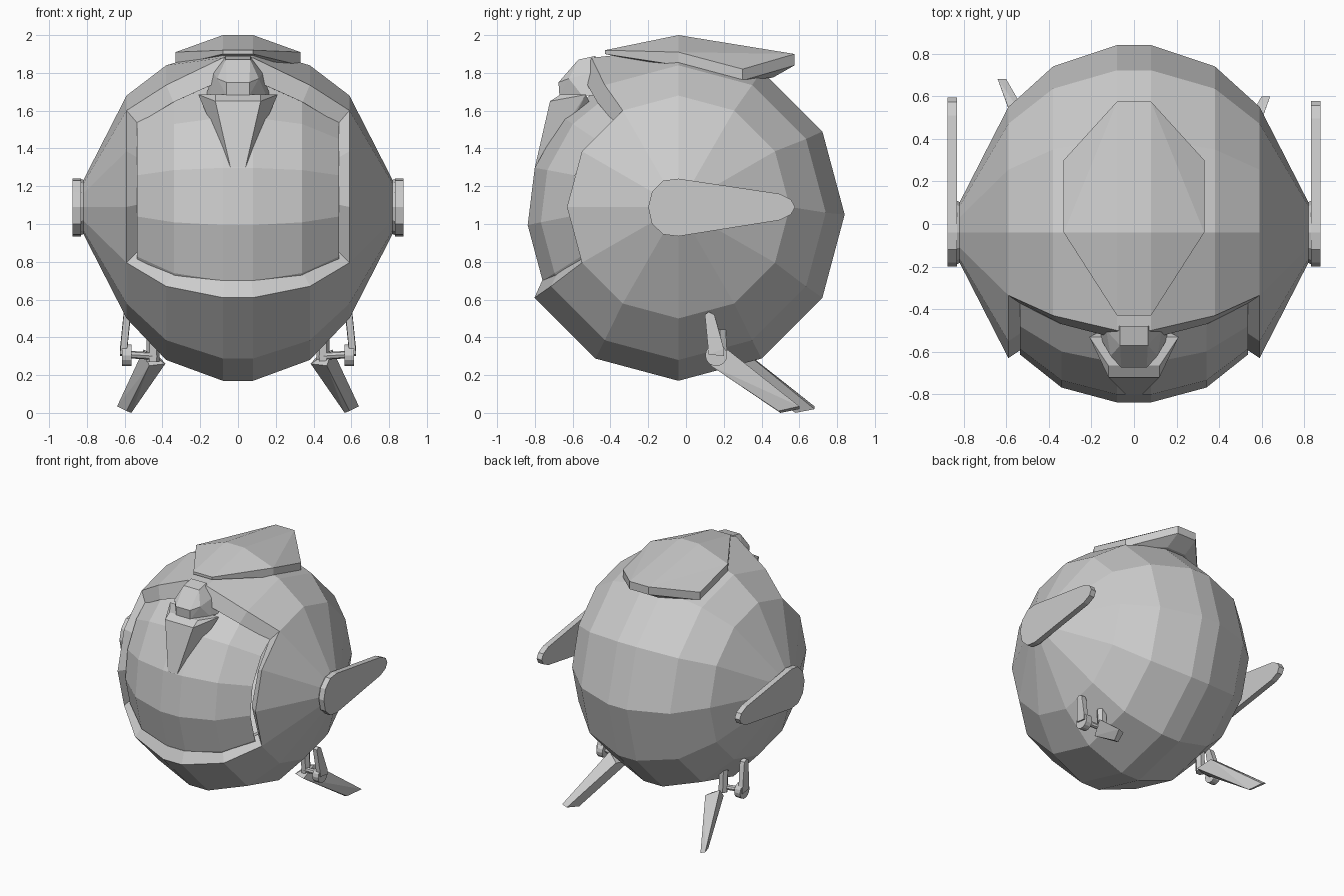
import bpy, bmesh, math
from mathutils import Vector

if "Cube" in bpy.data.objects:
    bpy.data.objects.remove(bpy.data.objects["Cube"])


def finish(bm, name):
    mesh = bpy.data.meshes.new(name)
    bm.to_mesh(mesh)
    bm.free()
    ob = bpy.data.objects.new(name, mesh)
    bpy.context.collection.objects.link(ob)
    return ob


def hull(name, pts):
    bm = bmesh.new()
    for p in pts:
        bm.verts.new(p)
    res = bmesh.ops.convex_hull(bm, input=bm.verts[:])
    junk = {g for g in res["geom_interior"] + res["geom_unused"] if isinstance(g, bmesh.types.BMVert)}
    bmesh.ops.delete(bm, geom=list(junk), context='VERTS')
    bmesh.ops.dissolve_limit(bm, angle_limit=0.03, verts=bm.verts[:], edges=bm.edges[:])
    bmesh.ops.recalc_face_normals(bm, faces=bm.faces[:])
    return finish(bm, name)


def sym(pts):
    return [(s * x, y, z) for x, y, z in pts for s in (1, -1)]


def rod(name, a, b, r, sides=10):
    a, b = Vector(a), Vector(b)
    q = (b - a).to_track_quat('Z', 'Y')
    ring = [q @ Vector((r * math.cos(2 * math.pi * i / sides), r * math.sin(2 * math.pi * i / sides), 0))
            for i in range(sides)]
    return hull(name, [e + v for e in (a, b) for v in ring])


def rings(bm, half, angles):
    # rings about the x axis, angle measured from the top towards the front
    prof = [(-x, r, z) for x, r, z in half] + [(x, r, z) for x, r, z in reversed(half)]
    return [[bm.verts.new((x, -0.04 - r * math.sin(math.radians(t)), z + r * math.cos(math.radians(t))))
             for t in angles] for x, r, z in prof]


# body: 12-sided ball with a window at the front
bm = bmesh.new()
v = rings(bm, [(0.82, 0.14, 1.09), (0.59, 0.59, 1.09), (0.38, 0.78, 1.06), (0.08, 0.88, 1.05)],
          [30 * k for k in range(12)])
for i in (3, 4):
    v[i][1].co.y, v[i][1].co.z = -0.5, 1.88
for i in range(7):
    for k in range(12):
        if not (1 <= i <= 5 and k in (1, 2, 3)):
            n = (k + 1) % 12
            bm.faces.new((v[i][k], v[i][n], v[i + 1][n], v[i + 1][k]))
bm.faces.new(v[0][::-1])
bm.faces.new(v[7])
# bevelled window rim
loop = [v[i][1] for i in range(1, 7)] + [v[6][2], v[6][3]] + [v[i][4] for i in range(6, 0, -1)] + [v[1][3], v[1][2]]
inner = [bm.verts.new((p.co.x * 0.9, p.co.y + (-0.04 if p.co.z > 1.5 else 0.04),
                       1.17 + (p.co.z - 1.17) * 0.84)) for p in loop]
deep = [bm.verts.new((p.co.x * 0.99, p.co.y + 0.16, p.co.z)) for p in inner]
for a, b in ((loop, inner), (inner, deep)):
    for i in range(len(a)):
        j = (i + 1) % len(a)
        bm.faces.new((a[i], a[j], b[j], b[i]))
bmesh.ops.recalc_face_normals(bm, faces=bm.faces[:])
finish(bm, "body")

# recessed face plate
bm = bmesh.new()
v = rings(bm, [(0.535, 0.575, 1.08), (0.34, 0.73, 1.06), (0.08, 0.80, 1.05)], [28 + 22 * k for k in range(6)])
for i in range(5):
    for k in range(5):
        bm.faces.new((v[i][k], v[i][k + 1], v[i + 1][k + 1], v[i + 1][k]))
finish(bm, "face_plate")

# beak: rounded upper block and tapering bill
hull("beak_bridge", sym([(0.065, -0.48, 1.89), (0.065, -0.57, 1.87), (0.13, -0.50, 1.80), (0.11, -0.62, 1.77),
                         (0.06, -0.675, 1.75), (0.06, -0.67, 1.68), (0.15, -0.55, 1.68), (0.17, -0.45, 1.68)]))
hull("beak_bill", sym([(0.21, -0.53, 1.685), (0.12, -0.665, 1.685), (0.12, -0.72, 1.65),
                       (0.04, -0.80, 1.30), (0.035, -0.79, 1.275), (0.04, -0.74, 1.29), (0.15, -0.50, 1.62)]))

# cap plate with overhang at the back
hull("cap", sym([(0.08, -0.04, 2.0), (0.08, -0.43, 1.92), (0.08, -0.43, 1.90), (0.33, -0.04, 1.91),
                 (0.33, -0.04, 1.84), (0.33, 0.30, 1.82), (0.33, 0.30, 1.76), (0.08, 0.575, 1.90),
                 (0.08, 0.575, 1.84), (0.08, 0.46, 1.775)]))

arm = [(-0.2, 1.09), (-0.18, 1.17), (-0.12, 1.23), (-0.04, 1.24), (0.05, 1.22), (0.48, 1.16), (0.54, 1.13),
       (0.56, 1.09), (0.54, 1.05), (0.48, 1.02), (0.05, 0.955), (-0.04, 0.935), (-0.12, 0.945), (-0.18, 1.0)]
for s, side in ((1, "right"), (-1, "left")):
    dy = 0 if s > 0 else 0.08
    # flat arm and shoulder collar
    stretch = 1.03 if s > 0 else 1.06
    hull(side + "_arm", [(s * x, y * stretch if y > 0.3 else y, z) for x in (0.832, 0.875) for y, z in arm])
    hull(side + "_shoulder", [(s * x, -0.04 + r * math.cos(math.pi * k / 6), 1.09 + r * math.sin(math.pi * k / 6))
                              for x, r in ((0.80, 0.135), (0.835, 0.15)) for k in range(12)])
    # tapering foot blade
    hull(side + "_foot", [(s * x, y + dy, z) for x, y, z in (
        (0.385, 0.15, 0.26), (0.47, 0.13, 0.25), (0.50, 0.22, 0.335), (0.41, 0.27, 0.29),
        (0.565, 0.50, 0.0), (0.59, 0.49, 0.01), (0.64, 0.60, 0.035), (0.60, 0.60, 0.02))])
    # ankle post, axle, wheel and outer link
    rod(side + "_ankle", (s * 0.45, 0.19, 0.27), (s * 0.45, 0.18, 0.44), 0.035, 6)
    rod(side + "_axle", (s * 0.43, 0.18, 0.30), (s * 0.60, 0.16, 0.31), 0.02, 8)
    rod(side + "_wheel", (s * 0.565, 0.16, 0.305), (s * 0.615, 0.16, 0.305), 0.058, 14)
    hull(side + "_link", [(s * (x + 0.02 * (z < 0.4)), y, z) for x in (0.57, 0.605) for y, z in (
        (0.10, 0.52), (0.12, 0.535), (0.15, 0.52), (0.16, 0.49), (0.20, 0.34), (0.12, 0.31), (0.20, 0.30))])
